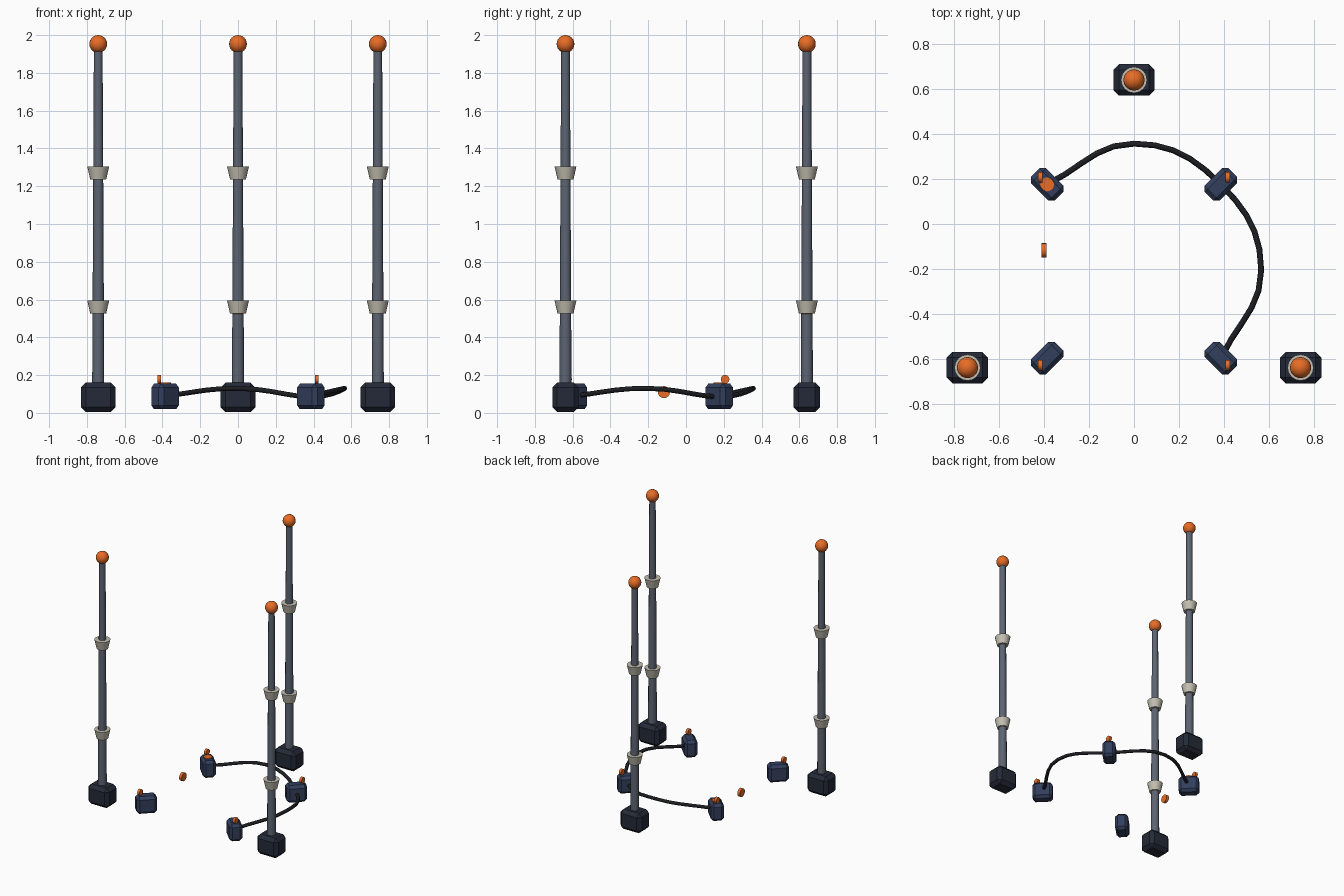
import bpy
from math import radians, pi

if "Cube" in bpy.data.objects:
    bpy.data.objects.remove(bpy.data.objects["Cube"])


def mat(name, rgb):
    m = bpy.data.materials.new(name)
    m.diffuse_color = (*rgb, 1)
    m.use_nodes = True
    m.node_tree.nodes["Principled BSDF"].inputs["Base Color"].default_value = m.diffuse_color
    return m


DARK = mat("dark_base", (0.018, 0.023, 0.04))
NAVY = mat("navy", (0.032, 0.05, 0.11))
STEEL = mat("steel", (0.11, 0.13, 0.17))
CREAM = mat("cream", (0.55, 0.52, 0.44))
ORANGE = mat("orange", (0.8, 0.15, 0.02))
BLACK = mat("cable_black", (0.012, 0.013, 0.016))


def finish(name, material, smooth=False):
    o = bpy.context.object
    o.name = name
    o.data.materials.append(material)
    if smooth:
        bpy.ops.object.shade_smooth_by_angle(angle=radians(40))
    return o


def block(name, loc, size, bevel, material, turn=0):
    bpy.ops.mesh.primitive_cube_add(size=1, location=loc, rotation=(0, 0, turn))
    o = bpy.context.object
    o.scale = size
    bpy.ops.object.transform_apply(location=False, rotation=False, scale=True)
    b = o.modifiers.new("bevel", 'BEVEL')
    b.width, b.segments = bevel, 1
    return finish(name, material)


def cone(name, x, y, z0, z1, r0, r1, material, sides=16):
    bpy.ops.mesh.primitive_cone_add(vertices=sides, radius1=r0, radius2=r1,
                                    depth=z1 - z0, location=(x, y, (z0 + z1) / 2))
    return finish(name, material, True)


def disc(name, loc, r, depth, rot=(0, pi / 2, 0)):
    bpy.ops.mesh.primitive_cylinder_add(vertices=16, radius=r, depth=depth,
                                        location=loc, rotation=rot)
    return finish(name, ORANGE, True)


def ball(name, loc, r):
    bpy.ops.mesh.primitive_uv_sphere_add(segments=20, ring_count=12, radius=r, location=loc)
    return finish(name, ORANGE, True)


# Three tall poles: weighted base, tapered shaft, two collars, ball on top
POLES = {"left": (-0.74, -0.638), "right": (0.74, -0.638), "back": (0, 0.64)}
for side, (x, y) in POLES.items():
    block(f"pole_base_{side}", (x, y, 0.0825), (0.184, 0.14, 0.157), 0.026, DARK)
    cone(f"pole_{side}", x, y, 0.14, 1.94, 0.032, 0.023, STEEL, 12)
    for i, z in enumerate((0.56, 1.27)):
        cone(f"collar_{side}_{i + 1}", x, y, z - 0.035, z + 0.035, 0.042, 0.058, CREAM)
    ball(f"pole_ball_{side}", (x, y, 1.953), 0.047)

# Orange ball seated in the lower collar of the back pole
ball("collar_ball", (0, 0.64, 0.558), 0.045)

# Four ground boxes pointing at their shared centre, each with a small dial
CX, CY, D = 0, -0.21, 0.386
for fb, sy in (("front", -1), ("back", 1)):
    for lr, sx in (("left", -1), ("right", 1)):
        x, y = CX + sx * D, CY + sy * D
        block(f"ground_box_{fb}_{lr}", (x, y, 0.087), (0.15, 0.095, 0.135), 0.02,
              NAVY, sx * sy * pi / 4)
        disc(f"dial_{fb}_{lr}", (x + sx * 0.031, y + sy * 0.031, 0.178), 0.023, 0.02)

# Cap on the back left box and the loose dial beside it
disc("box_cap", (-0.386, 0.176, 0.151), 0.031, 0.02, (0, 0, 0))
disc("loose_dial", (-0.4, -0.117, 0.11), 0.032, 0.022)

# Cable arching between three boxes
points = [(-0.386, 0.176, 0.09), (0, 0.357, 0.13), (0.386, 0.176, 0.085),
          (0.565, -0.205, 0.13), (0.386, -0.596, 0.09)]
curve = bpy.data.curves.new("cable", 'CURVE')
curve.dimensions = '3D'
curve.bevel_depth, curve.bevel_resolution = 0.013, 2
curve.resolution_u, curve.use_fill_caps = 5, True
spline = curve.splines.new('BEZIER')
spline.bezier_points.add(len(points) - 1)
for p, co in zip(spline.bezier_points, points):
    p.co = co
    p.handle_left_type = p.handle_right_type = 'AUTO'
cable = bpy.data.objects.new("cable", curve)
cable.data.materials.append(BLACK)
bpy.context.collection.objects.link(cable)
